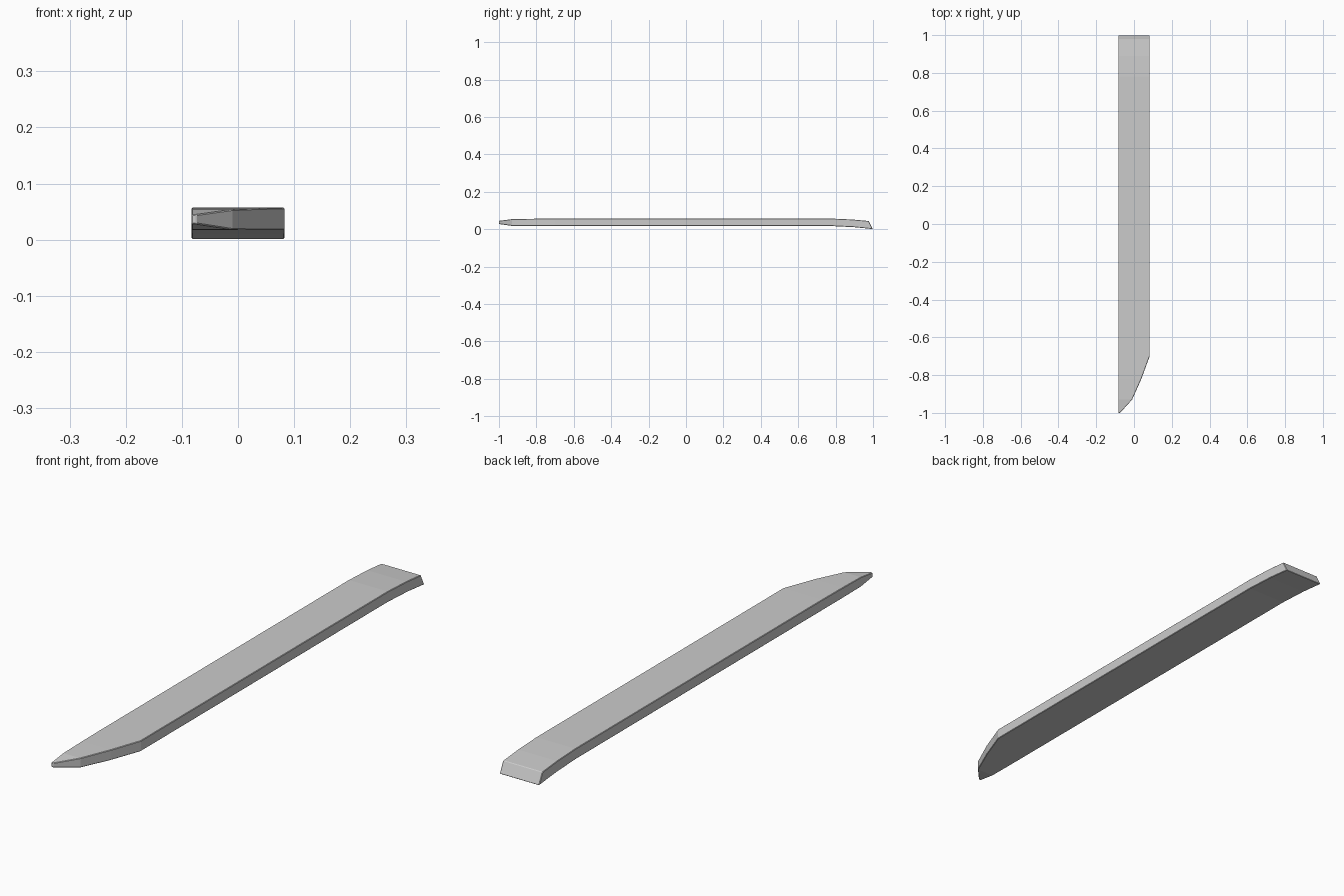
import bpy, bmesh

if "Cube" in bpy.data.objects:
    bpy.data.objects.remove(bpy.data.objects["Cube"])

# Cross-sections along the plank: y bottom, y top, right edge x, z bottom, z top
LEFT = -0.083
stations = [
    (-1.00, -1.00, -0.074, 0.028, 0.045),   # blunt tip
    (-0.93, -0.93, -0.010, 0.018, 0.054),   # knee of the pointed end
    (-0.82, -0.82, 0.039, 0.017, 0.056),
    (-0.70, -0.70, 0.083, 0.017, 0.057),    # full width begins
    (0.78, 0.78, 0.083, 0.017, 0.057),      # bend begins
    (0.90, 0.89, 0.083, 0.011, 0.052),
    (0.998, 0.977, 0.083, 0.001, 0.044),    # slanted butt end
]

bm = bmesh.new()
rings = []
for yb, yt, right, zb, zt in stations:
    corners = [(LEFT, yb, zb), (right, yb, zb), (right, yt, zt), (LEFT, yt, zt)]
    rings.append([bm.verts.new(c) for c in corners])

# Skin between the sections and close both ends
for a, b in zip(rings, rings[1:]):
    for i in range(4):
        j = (i + 1) % 4
        bm.faces.new((a[i], a[j], b[j], b[i]))
bm.faces.new(rings[0])
bm.faces.new(rings[-1])
bmesh.ops.recalc_face_normals(bm, faces=bm.faces)

mesh = bpy.data.meshes.new("plank")
bm.to_mesh(mesh)
bm.free()
plank = bpy.data.objects.new("plank", mesh)
bpy.context.collection.objects.link(plank)

# Slightly worn edges
bevel = plank.modifiers.new("worn_edges", 'BEVEL')
bevel.width = 0.002
bevel.segments = 1
bevel.limit_method = 'ANGLE'
bevel.angle_limit = 0.7
